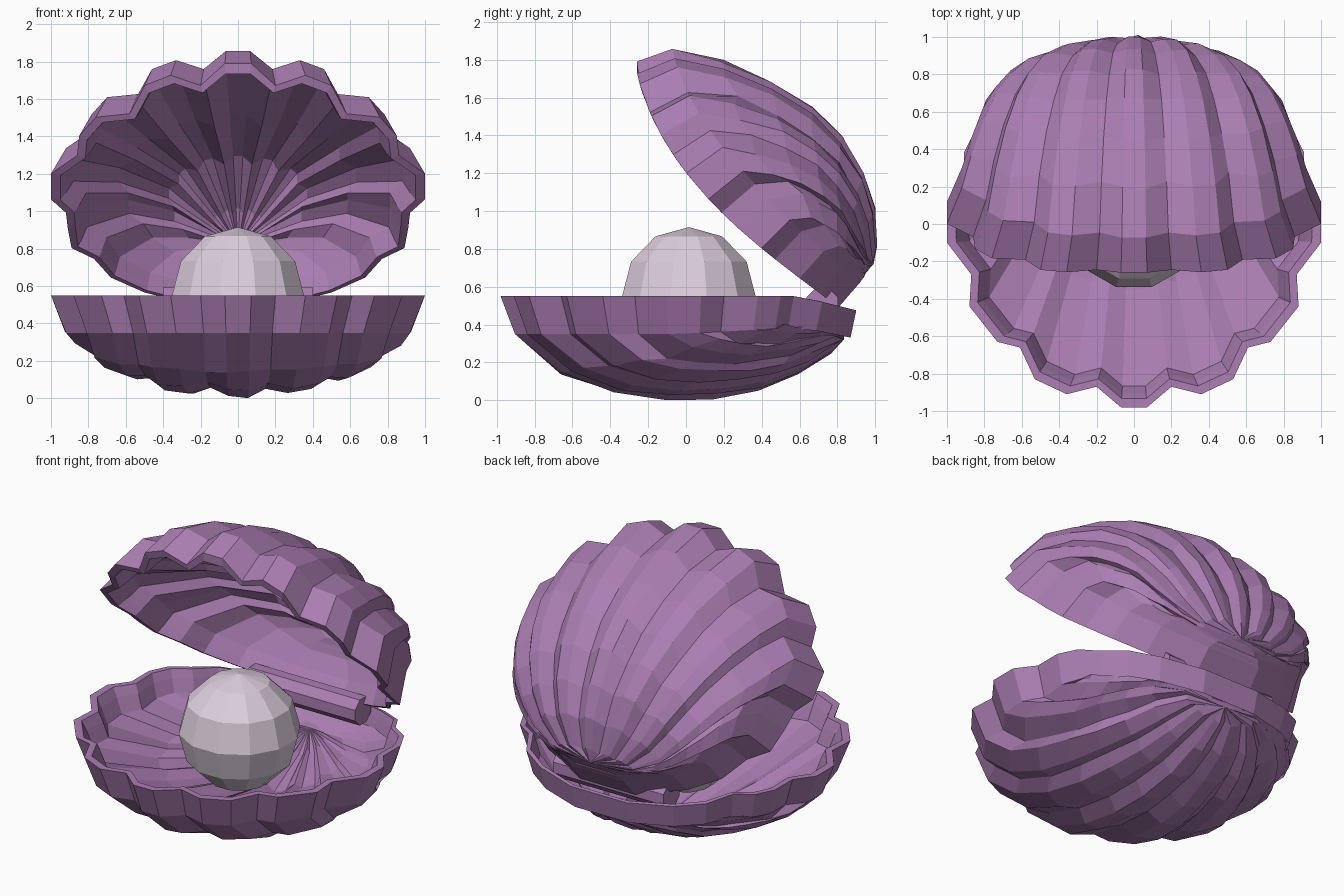
import bpy, bmesh, math, random
from mathutils import Vector, Matrix

if "Cube" in bpy.data.objects:
    bpy.data.objects.remove(bpy.data.objects["Cube"])

random.seed(4)


def material(name, rgb):
    m = bpy.data.materials.new(name)
    m.diffuse_color = (*rgb, 1)
    m.use_nodes = True
    m.node_tree.nodes["Principled BSDF"].inputs["Base Color"].default_value = m.diffuse_color
    return m


PURPLE = material("shell purple", (0.41, 0.21, 0.45))
PEARL = material("pearl white", (0.72, 0.62, 0.72))

# Half outlines of the scalloped rims, front to back; every third point is a valley
LOWER_RIM = [(.07, -.98), (.2, -.87), (.36, -.91), (.53, -.83), (.61, -.66), (.73, -.63),
             (.88, -.44), (.87, -.27), (1, -.1), (1, .08), (.91, .2), (.91, .38),
             (.85, .5), (.74, .57), (.65, .72), (.48, .82), (.2, .9)]
# Upper outline is measured from its front tip
UPPER_RIM = [(.07, 0), (.2, .1), (.36, .05), (.5, .1), (.58, .25), (.76, .27),
             (.85, .38), (.86, .5), (1, .62), (1, .8), (.92, .9), (.91, 1.02),
             (.89, 1.18), (.77, 1.27), (.68, 1.43), (.5, 1.56), (.2, 1.68)]


def shell_half(name, half, mid, length, height, edge_depth, place):
    """Ribbed bowl whose ribs gather at the beak at the back.
    place(x, y, depth, edge) puts a point in the scene."""
    n = len(half)
    rim = [(Vector(p), i % 3 == 1) for i, p in enumerate(half)]
    rim += [(Vector((-p.x, p.y)), v) for p, v in reversed(rim)]
    centre = Vector((0, mid))
    bm = bmesh.new()

    def bowl(p):
        d = p - centre
        return math.sqrt(max(0.04, 1 - d.x ** 2 - (d.y / length) ** 2))

    def backness(p):
        return max(0, (p.y - mid) / length)

    def shrink(p, scale):
        # the back wall is steeper than the front
        return centre + (p - centre) * (scale + (1 - scale) * .6 * backness(p))

    def ring(scale, depth):
        return [bm.verts.new(place(*shrink(p, scale), depth * (1 - .25 * backness(p)), 1))
                for p, _ in rim]

    def fan(scale, beak_y, steps, spread, depth):
        beak = Vector((0, beak_y))
        rings = []
        for t in steps:
            row = []
            for p, valley in rim:
                w = shrink(p, scale)
                q = beak.lerp(w, t)
                q.x = w.x * t ** spread
                row.append(bm.verts.new(place(q.x, q.y, depth(q, t, valley), t * t)))
            rings.append(row)
        return rings, bm.verts.new(place(0, beak_y, depth(beak, 0, False), 0))

    def outer_depth(q, t, valley):
        return height * bowl(q) * (.92 if valley else 1) + random.uniform(-.012, .006)

    def inner_depth(q, t, valley):
        straight = .16 + (1 - t) / .64 * .28
        return min(straight + .02, (height - .1) * bowl(q)) * (.93 if valley else 1)

    def join(a, b):
        for i in range(2 * n):
            j = (i + 1) % (2 * n)
            bm.faces.new((a[i], a[j], b[j], b[i]))

    def cap(row, tip):
        for i in range(2 * n):
            bm.faces.new((row[i], row[(i + 1) % (2 * n)], tip))

    # Outside: steep edge band, then ribs
    back = mid + length
    outer, outer_tip = fan(.92, back - .085, (.86, .7, .54, .4, .26, .14, .04), .36, outer_depth)
    # Inside: lip, step, then long straight flutes down to a crease
    inner, inner_tip = fan(.88, back - .18, (.68, .36, .12), .85, inner_depth)
    rows = (outer[::-1] + [ring(.92, edge_depth), ring(1, 0), ring(.95, 0),
                           ring(.92, .06), ring(.88, .16)] + inner)
    for a, b in zip(rows, rows[1:]):
        join(a, b)
    cap(rows[0], outer_tip)
    cap(rows[-1], inner_tip)
    bmesh.ops.recalc_face_normals(bm, faces=bm.faces)
    finish(name, bm, PURPLE)


def finish(name, bm, mat):
    me = bpy.data.meshes.new(name)
    bm.to_mesh(me)
    bm.free()
    me.materials.append(mat)
    ob = bpy.data.objects.new(name, me)
    bpy.context.collection.objects.link(ob)
    return ob


# Lower shell lies flat, rim up, dipping slightly at the hinge
def place_lower(x, y, depth, edge):
    return Vector((x, y, max(0, .55 - depth - .25 * edge * max(0, y - .6))))


# Upper shell is tilted open by 50 degrees, its sides bowing down
TILT = math.radians(50)
ALONG = Vector((0, math.cos(TILT), -math.sin(TILT)))
OUT = Vector((0, math.sin(TILT), math.cos(TILT)))


def place_upper(x, v, depth, edge):
    sag = .18 * math.sin(math.pi * min(1, max(0, v) / 1.75) ** .75) * edge
    return Vector((x, -.26, 1.79)) + ALONG * v + OUT * (depth - sag)


shell_half("lower_shell", LOWER_RIM, -.03, .95, .55, .20, place_lower)
shell_half("upper_shell", UPPER_RIM, .86, .85, .61, .235, place_upper)

# Pearl
bm = bmesh.new()
bmesh.ops.create_uvsphere(bm, u_segments=12, v_segments=6, radius=.365,
                          matrix=Matrix.Translation((0, .015, .55)) @ Matrix.Rotation(math.radians(15), 4, 'Z'))
finish("pearl", bm, PEARL)

# Hinge bar across the back
bm = bmesh.new()
bmesh.ops.create_cone(bm, cap_ends=True, segments=8, radius1=.09, radius2=.09, depth=.8,
                      matrix=Matrix.Translation((0, .72, .51)) @ Matrix.Rotation(math.pi / 2, 4, 'Y')
                      @ Matrix.Rotation(math.pi / 8, 4, 'Z'))
finish("hinge_bar", bm, PURPLE)
